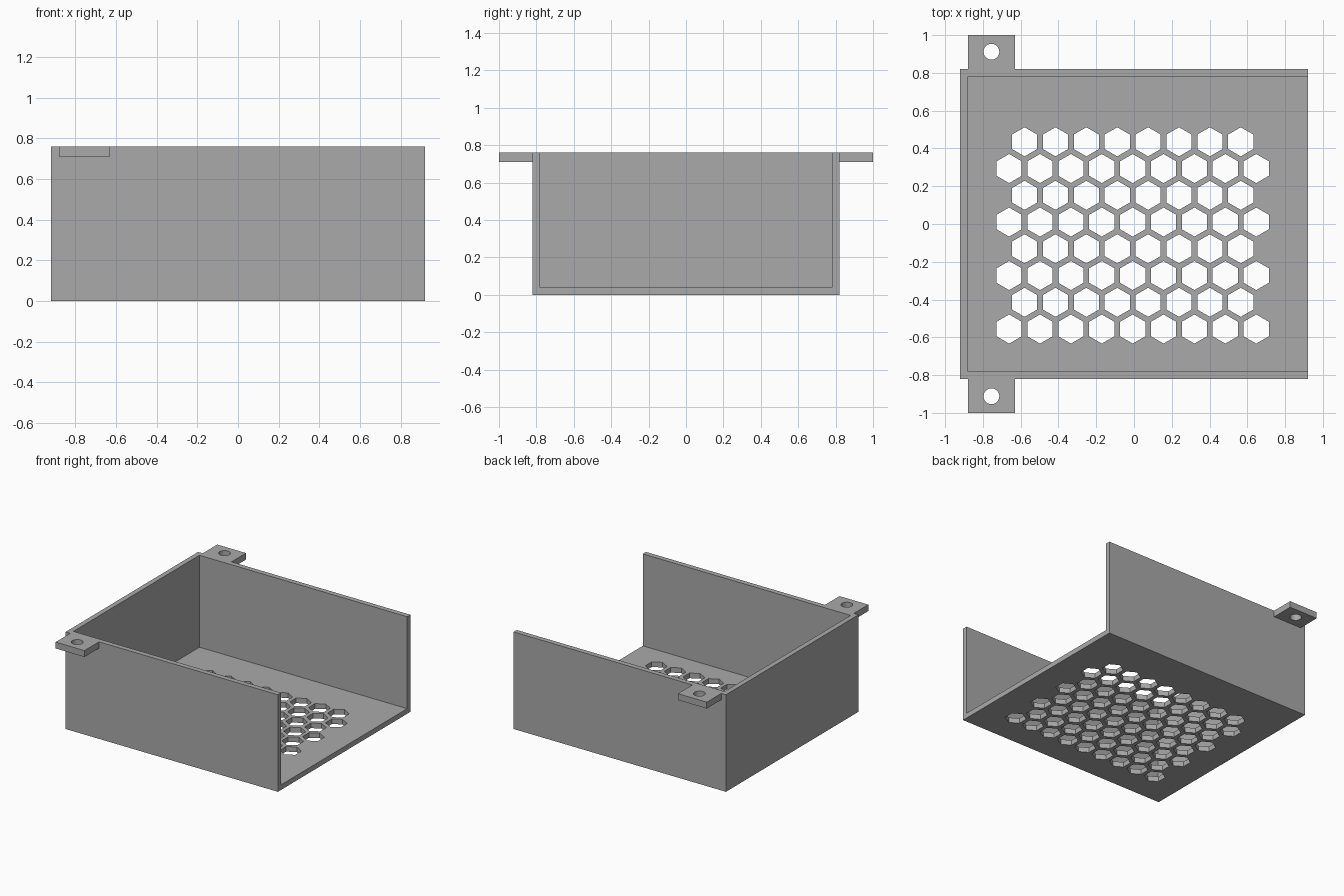
import bpy
import bmesh
from math import pi, sqrt
from mathutils import Matrix, Vector

cube = bpy.data.objects.get("Cube")
if cube:
    bpy.data.objects.remove(cube, do_unlink=True)

# One plain grey plastic
grey = bpy.data.materials.new("grey plastic")
grey.use_nodes = True
colour = (0.4, 0.4, 0.4, 1)
grey.diffuse_color = colour
grey.node_tree.nodes["Principled BSDF"].inputs["Base Color"].default_value = colour

HALF_X, HALF_Y, HEIGHT, WALL = 0.92, 0.82, 0.76, 0.04


def add_box(bm, low, high):
    low, high = Vector(low), Vector(high)
    matrix = Matrix.Translation((low + high) / 2) @ Matrix.Diagonal((*(high - low), 1))
    bmesh.ops.create_cube(bm, size=1, matrix=matrix)


def add_prism(bm, x, y, z, radius, sides, depth):
    matrix = Matrix.Translation((x, y, z)) @ Matrix.Rotation(pi / 2, 4, "Z")
    # A cone's first corner is turned so hexagons point along y
    ring = bmesh.ops.create_cone(bm, cap_ends=True, segments=sides, radius1=radius,
                                 radius2=radius, depth=depth)["verts"]
    first = min(ring, key=lambda v: abs(v.co.x))
    if abs(first.co.x) < 0.001:
        matrix = Matrix.Translation((x, y, z))
    bmesh.ops.transform(bm, matrix=matrix, verts=ring)


def make_object(name, bm):
    mesh = bpy.data.meshes.new(name)
    bm.to_mesh(mesh)
    bm.free()
    mesh.materials.append(grey)
    obj = bpy.data.objects.new(name, mesh)
    bpy.context.collection.objects.link(obj)
    return obj


def cut(obj, cutter):
    mod = obj.modifiers.new("cut", "BOOLEAN")
    mod.operation = "DIFFERENCE"
    mod.solver = "EXACT"
    mod.object = cutter
    bpy.context.view_layer.objects.active = obj
    bpy.ops.object.modifier_apply(modifier=mod.name)
    bpy.data.objects.remove(cutter, do_unlink=True)


# Tray: a block hollowed from above and open on the +x end
bm = bmesh.new()
add_box(bm, (-HALF_X, -HALF_Y, 0), (HALF_X, HALF_Y, HEIGHT))
tray = make_object("tray", bm)
bm = bmesh.new()
add_box(bm, (-HALF_X + WALL, -HALF_Y + WALL, WALL), (HALF_X + 0.2, HALF_Y - WALL, HEIGHT + 0.2))
cut(tray, make_object("hollow_cutter", bm))

# Staggered honeycomb vents through the floor
PITCH = 0.1635
bm = bmesh.new()
for row in range(8):
    short = row % 2
    for col in range(9 - short):
        x = -0.661 + (col + short / 2) * PITCH
        y = -0.556 + row * PITCH * sqrt(3) / 2
        add_prism(bm, x, y, WALL / 2, 0.077, 6, 0.2)
cut(tray, make_object("vent_cutter", bm))

# Mounting tabs with screw holes, front and back
for name, side in (("front_tab", -1), ("back_tab", 1)):
    bm = bmesh.new()
    y_in, y_out = sorted((side * HALF_Y, side))
    add_box(bm, (-0.88, y_in, HEIGHT - 0.05), (-0.63, y_out, HEIGHT))
    tab = make_object(name, bm)
    bm = bmesh.new()
    add_prism(bm, -0.755, side * 0.912, HEIGHT, 0.042, 32, 0.4)
    cut(tab, make_object("screw_cutter", bm))
    bpy.ops.object.select_all(action="DESELECT")
    tab.select_set(True)
    bpy.ops.object.shade_smooth_by_angle()
